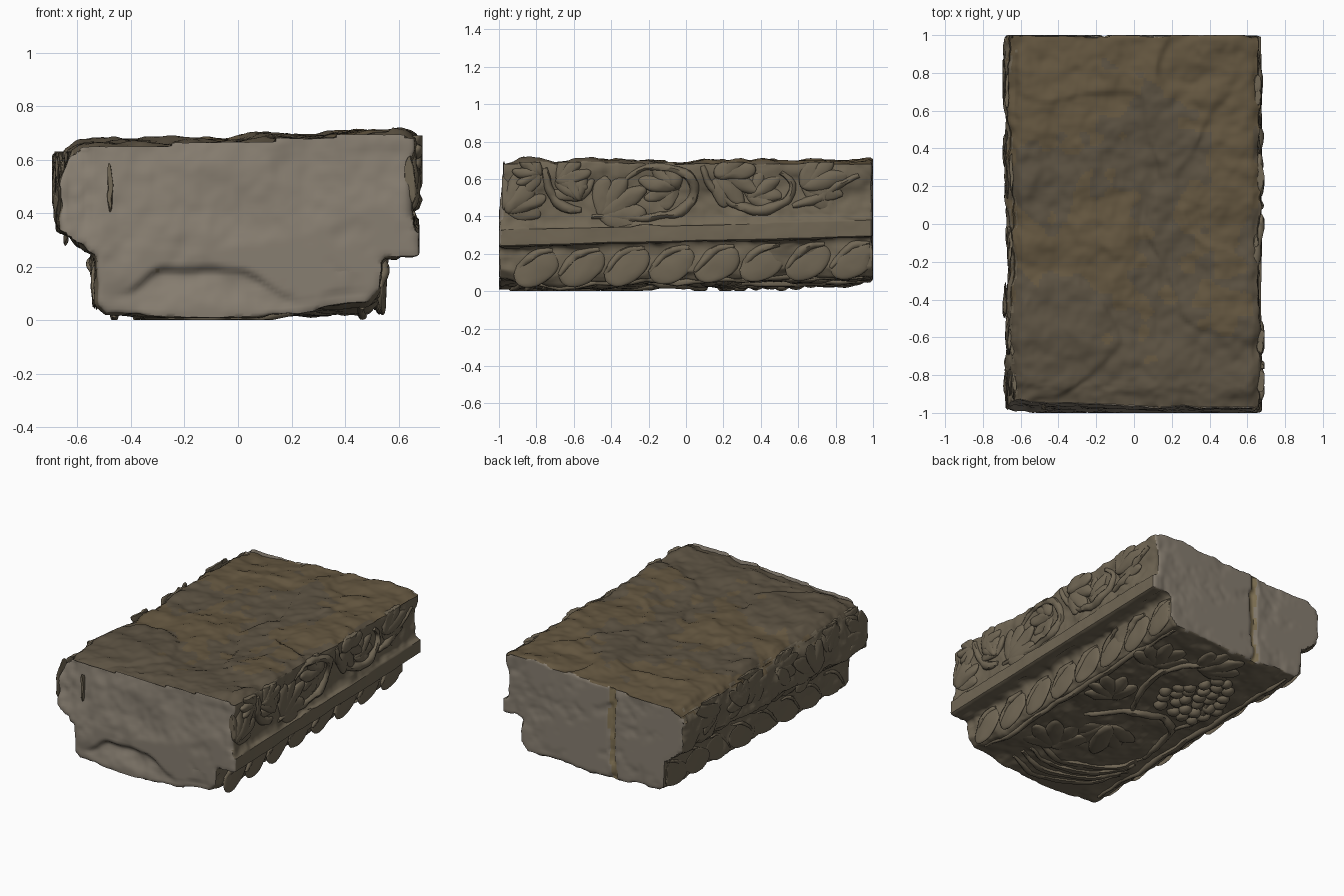
import bpy, bmesh, math, random
from mathutils import Vector, Matrix, noise
from mathutils.bvhtree import BVHTree

if "Cube" in bpy.data.objects:
    bpy.data.objects.remove(bpy.data.objects["Cube"])

random.seed(4)


def material(name, rgb):
    m = bpy.data.materials.new(name)
    m.diffuse_color = (*rgb, 1)
    m.use_nodes = True
    m.node_tree.nodes["Principled BSDF"].inputs["Base Color"].default_value = m.diffuse_color
    return m


SIDE = material("weathered_stone", (0.165, 0.135, 0.09))
TOP = material("dark_top_stone", (0.105, 0.083, 0.054))
END = material("cut_stone", (0.245, 0.21, 0.165))
SEAM = material("seam_stone", (0.22, 0.17, 0.09))
RUST = material("rusty_top_stone", (0.125, 0.092, 0.05))


def add_object(name, bm, mats):
    me = bpy.data.meshes.new(name)
    bm.to_mesh(me)
    bm.free()
    ob = bpy.data.objects.new(name, me)
    bpy.context.collection.objects.link(ob)
    for m in mats:
        me.materials.append(m)
    return ob


def smooth_shade(ob, angle=50):
    bpy.ops.object.select_all(action='DESELECT')
    ob.select_set(True)
    bpy.context.view_layer.objects.active = ob
    bpy.ops.object.shade_smooth_by_angle(angle=math.radians(angle))


def step(a, b, x):
    t = max(0.0, min(1.0, (x - a) / (b - a)))
    return t * t * (3 - 2 * t)


def clamp(v, a, b):
    return max(a, min(b, v))


# Stone block: stepped cornice profile extruded along y, then remeshed
PROFILE = [(-0.50, 0.045), (0.0, 0.03), (0.49, 0.055), (0.525, 0.10), (0.53, 0.262),
           (0.675, 0.262), (0.675, 0.36), (0.645, 0.385), (0.64, 0.52), (0.665, 0.64),
           (0.665, 0.69), (0.62, 0.71), (0.45, 0.712), (0.0, 0.682), (-0.59, 0.668),
           (-0.64, 0.63), (-0.67, 0.56), (-0.66, 0.36), (-0.53, 0.262), (-0.53, 0.08)]
bm = bmesh.new()
face = bm.faces.new([bm.verts.new((x, -1, z)) for x, z in PROFILE])
ext = bmesh.ops.extrude_face_region(bm, geom=[face])
bmesh.ops.translate(bm, vec=(0, 2, 0),
                    verts=[e for e in ext["geom"] if isinstance(e, bmesh.types.BMVert)])
bmesh.ops.recalc_face_normals(bm, faces=bm.faces)
body = add_object("stone_block", bm, [SIDE, TOP, END, SEAM, RUST])
bpy.context.view_layer.objects.active = body
body.select_set(True)
mod = body.modifiers.new("remesh", 'REMESH')
mod.mode = 'VOXEL'
mod.voxel_size = 0.015
bpy.ops.object.modifier_apply(modifier=mod.name)


def ledge(p):
    # height of the broken ledge on the front face
    z = 0.23 - 0.09 * step(-0.28, -0.42, p.x) - 0.12 * step(-0.02, 0.24, p.x)
    return z + 0.018 * noise.noise(Vector((p.x * 7, 2, 5)))


# Weathering: broken ends, rough surfaces, chipped edges, seam on the back
bm = bmesh.new()
bm.from_mesh(body.data)
bm.normal_update()
moves = []
for v in bm.verts:
    p, n = v.co.copy(), v.normal.copy()
    amp = 0.6 if abs(n.y) > 0.7 else 1.0
    if p.x < -0.55 and n.z < 0.7:
        amp = 1.5
    if p.x > 0.6 and 0.24 < p.z < 0.37:
        amp = 0.25
    d = (0.018 * noise.noise(p * 2.6) + 0.018 * noise.noise(p * 6 + Vector((3, 1, 7)))
         + 0.011 * noise.noise(p * 13) + 0.006 * noise.noise(p * 28)) * amp
    q = p + n * d
    # sheared underside: fillet and soffit rise toward the back
    q.z += 0.025 * p.y * clamp((0.62 - p.z) / 0.3, 0, 1)
    if n.z > 0.4:
        # hollow, flaked steps and worn back corner on the top
        q.z -= 0.03 * math.exp(-((p.x - 0.25) / 0.25) ** 2 - ((p.y + 0.25) / 0.45) ** 2)
        q.z -= 0.014 * step(0.0, 0.06, noise.noise(p * 2.2 + Vector((9, 4, 0))))
        q.z -= 0.02 * step(-0.85, -1.0, p.y)
        q.z -= 0.04 * step(0.0, -0.6, p.x) * step(0.4, 1.0, p.y)
    # front face leans back and is broken away under the ledge
    w = step(-0.8, -0.97, p.y)
    lean = (0.035 - 0.025 * p.x) * clamp((p.z - 0.28) / 0.35, 0, 1)
    under = 0.03 * step(0.0, -0.03, p.z - ledge(p)) * step(0.52, 0.36, abs(p.x))
    under *= step(0.03, 0.2, p.z)
    q.y += w * (lean + under)
    if p.z < 0.2:
        q.z += 0.035 * step(-0.7, -1.0, p.y) * step(0.1, 0.5, p.x)
    if n.y > 0.7 and abs(p.x + 0.15 + 0.03 * noise.noise(p * 6)) < 0.018:
        q.y -= 0.018
    moves.append(q)
for v, q in zip(bm.verts, moves):
    v.co = (clamp(q.x, -0.695, 0.69), clamp(q.y, -1, 1), max(0.008, q.z))
bmesh.ops.smooth_vert(bm, verts=bm.verts, factor=0.3, use_axis_x=True, use_axis_y=True,
                      use_axis_z=True)
bm.normal_update()
for f in bm.faces:
    c = f.calc_center_median()
    if f.normal.z > 0.55 and c.z > 0.55:
        rust = noise.noise(c * 2) + 0.4 * noise.noise(c * 9) + 0.5 * c.y - 0.4 * c.x
        f.material_index = 4 if rust > 0 else 1
    elif abs(c.y) > 0.88 and abs(f.normal.y) > 0.6:
        f.material_index = 2
    if c.y > 0.95 and abs(c.x + 0.15 + 0.03 * noise.noise(c * 6)) < 0.02 and f.normal.z < 0.5:
        f.material_index = 3
tree = BVHTree.FromBMesh(bm)
bm.to_mesh(body.data)
bm.free()
smooth_shade(body)

# Face frames for the carving: u axis, v axis, outward normal
FRAMES = {"right": (Vector((0, 1, 0)), Vector((0, 0, 1)), Vector((1, 0, 0))),
          "left": (Vector((0, 1, 0)), Vector((0, 0, 1)), Vector((-1, 0, 0))),
          "bottom": (Vector((1, 0, 0)), Vector((0, 1, 0)), Vector((0, 0, -1)))}


def snap(side, u, v):
    U, V, N = FRAMES[side]
    p, n = tree.ray_cast(U * u + V * v + N * 2, -N)[:2]
    ok = p is not None and (side == "bottom" or abs(p.x) > 0.48) and abs(p.y) < 0.985
    return p if ok else None


def spline(pts, steps=7):
    P = [Vector(p) for p in [pts[0]] + list(pts) + [pts[-1]]]
    out = []
    for a, b, c, d in zip(P, P[1:], P[2:], P[3:]):
        for i in range(steps):
            t = i / steps
            out.append(0.5 * (2 * b + (c - a) * t + (2 * a - 5 * b + 4 * c - d) * t * t
                              + (3 * b - a - 3 * c + d) * t ** 3))
    return out + [P[-1]]


def relief(name, side, tubes=(), blobs=(), worn=0.012):
    """Carving laid on a face: tubes are (points, radius), blobs (u, v, ru, rv, height, angle)."""
    U, V, N = FRAMES[side]
    bm = bmesh.new()
    for pts, r in tubes:
        path = [q for q in (snap(side, *p) for p in spline(pts)) if q]
        rings = []
        for i, p in enumerate(path):
            t = (path[min(i + 1, len(path) - 1)] - path[max(i - 1, 0)]).normalized()
            s = N.cross(t).normalized()
            rr = r * (0.45 + 0.55 * math.sin(math.pi * (i + 0.5) / len(path)))
            rings.append([bm.verts.new(p + s * rr * math.cos(a) + N * rr * math.sin(a))
                          for a in (k * math.pi / 4 for k in range(8))])
        for A, B in zip(rings, rings[1:]):
            for k in range(8):
                bm.faces.new((A[k], A[k - 1], B[k - 1], B[k]))
        bm.faces.new(rings[0])
        bm.faces.new(rings[-1])
    for u, v, ru, rv, h, ang in blobs:
        p = snap(side, u, v)
        if p is None:
            continue
        a, b = math.cos(ang), math.sin(ang)
        E, F = (U * a + V * b) * ru, (V * a - U * b) * rv
        M = Matrix((E, F, N * h)).transposed().to_4x4()
        M.translation = p
        bmesh.ops.create_icosphere(bm, subdivisions=3, radius=1, matrix=M)
    for vert in bm.verts:
        c = vert.co
        q = c + noise.noise_vector(c * 9) * worn + noise.noise_vector(c * 22) * worn * 0.5
        top = 0.69 if side == "right" else 0.63
        vert.co = (clamp(q.x, -0.695, 0.69), clamp(q.y, -0.985, 0.985), clamp(q.z, 0, top))
    bmesh.ops.recalc_face_normals(bm, faces=bm.faces)
    smooth_shade(add_object(name, bm, [SIDE]))


def leaf(u, v, ang, size, h=0.028):
    """Fan of overlapping lobes opening from (u, v) in direction ang."""
    out = []
    for k in (-2, -1, 0, 1, 2):
        a = ang + k * 0.5
        L = size * (1 - 0.12 * abs(k))
        out.append((u + 0.45 * L * math.cos(a), v + 0.45 * L * math.sin(a),
                    0.55 * L, 0.2 * size, h * (1 - 0.15 * abs(k)), a))
    return out


# Scroll frieze on both long sides (worn almost flat on the left side)
STEMS = [[(-0.50, 0.40), (-0.30, 0.395), (-0.08, 0.41), (0.04, 0.50), (0.03, 0.60),
          (-0.08, 0.66), (-0.22, 0.66), (-0.32, 0.60)],
         [(0.09, 0.67), (0.14, 0.56), (0.25, 0.47), (0.40, 0.43), (0.53, 0.48),
          (0.57, 0.57), (0.50, 0.63)],
         [(-0.75, 0.66), (-0.73, 0.55), (-0.66, 0.45), (-0.57, 0.43)],
         [(0.57, 0.45), (0.70, 0.50), (0.80, 0.56), (0.92, 0.62)]]
LEAVES = (leaf(-0.45, 0.42, 0.5, 0.27) + leaf(-0.04, 0.56, 3.0, 0.22) + leaf(-0.95, 0.44, 0.8, 0.24)
          + leaf(-0.58, 0.50, 1.9, 0.18) + leaf(-0.68, 0.60, 0.2, 0.18) + leaf(0.17, 0.63, -0.4, 0.24)
          + leaf(0.34, 0.50, 0.6, 0.20) + leaf(0.64, 0.56, 0.3, 0.24) + leaf(-0.78, 0.62, 3.0, 0.15))
relief("right_frieze_stems", "right", [(s, 0.028) for s in STEMS])
relief("right_frieze_leaves", "right", blobs=LEAVES)
relief("left_frieze_leaves", "left",
       blobs=[(b[0], b[1] - 0.03, b[2], b[3], 0.009, b[5]) for b in LEAVES])

# Row of overlapping slanted leaves under the fillet; flatter panels on the left
for side, h, rv, ang in (("right", 0.018, 0.085, 0.55), ("left", 0.006, 0.08, 0.2)):
    ridges, bulges = [], []
    for k in range(8):
        y = -0.85 + 0.242 * k
        z = 0.025 * y
        ridges.append(([(y + 0.14, z + 0.238), (y + 0.06, z + 0.225), (y - 0.01, z + 0.18),
                        (y - 0.07, z + 0.10)], 0.9 * h + 0.006))
        bulges.append((y + 0.05, z + 0.14, 0.135, rv, h, ang))
    relief(side + "_leaf_moulding", side, ridges, bulges, worn=0.008)

# Carved soffit: border, vine, drapery-like arcs, leaves and grapes
border = [([(s * 0.46, -0.9), (s * 0.46, -0.3), (s * 0.46, 0.3), (s * 0.46, 0.94)], 0.02)
          for s in (-1, 1)]
relief("soffit_border", "bottom", border)
vine = [([(-0.38, -0.35), (-0.30, 0.0), (-0.12, 0.10), (0.10, 0.02), (0.25, -0.2)], 0.03),
        ([(-0.30, 0.0), (-0.34, 0.2), (-0.25, 0.45)], 0.022),
        ([(0.05, 0.05), (0.18, 0.3), (0.2, 0.6), (0.05, 0.8)], 0.024)]
arcs = [([(-0.38, -0.36 - d), (-0.27, -0.56 - d), (0.0, -0.68 - d), (0.25, -0.64 - d)], 0.024)
        for d in (0, 0.08, 0.16, 0.24)]
relief("soffit_vine", "bottom", vine + arcs)
relief("soffit_leaves", "bottom", blobs=leaf(0.15, -0.6, 0.9, 0.32) + leaf(0.05, -0.2, -2.0, 0.32)
       + leaf(0.24, 0.1, 0.6, 0.26) + leaf(0.05, 0.72, 2.2, 0.28) + leaf(0.28, 0.55, 1.2, 0.28))
grapes = []
for row in range(7):
    count = 6 - abs(row - 2)
    for i in range(count):
        grapes.append((-0.17 + (i - (count - 1) / 2) * 0.085 + random.uniform(-.015, .015),
                       0.22 + row * 0.075 + random.uniform(-.012, .012), 0.041, 0.045, 0.034, 0))
relief("soffit_grapes", "bottom", blobs=grapes, worn=0.007)
